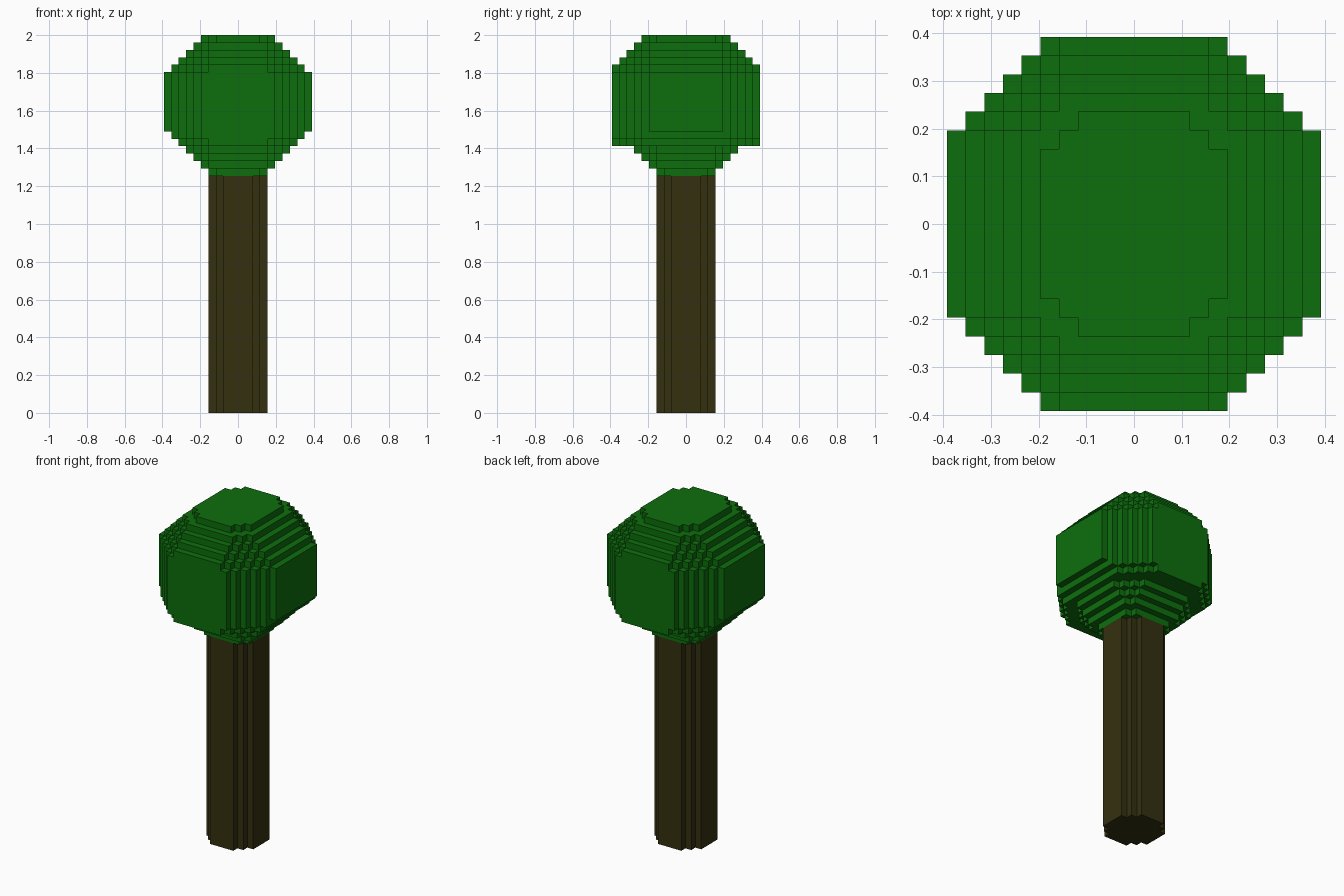
import bpy
import bmesh

cube = bpy.data.objects.get("Cube")
if cube:
    bpy.data.objects.remove(cube, do_unlink=True)

U = 2 / 51  # edge of one block


def material(name, rgb):
    m = bpy.data.materials.new(name)
    m.use_nodes = True
    m.diffuse_color = (*rgb, 1)
    bsdf = m.node_tree.nodes["Principled BSDF"]
    bsdf.inputs["Base Color"].default_value = (*rgb, 1)
    bsdf.inputs["Roughness"].default_value = 0.9
    return m


def add_object(name, bm, mat):
    bmesh.ops.recalc_face_normals(bm, faces=bm.faces)
    mesh = bpy.data.meshes.new(name)
    bm.to_mesh(mesh)
    bm.free()
    mesh.materials.append(mat)
    obj = bpy.data.objects.new(name, mesh)
    bpy.context.collection.objects.link(obj)
    return obj


def layer_cells(half_x, half_y, limit, z):
    """Blocks of one stepped octagon: |x| + |y| is kept within the limit."""
    for y in range(-half_y, half_y):
        row = y + 1 if y >= 0 else -y
        w = min(half_x, limit - row)
        for x in range(-w, w):
            yield (x, y, z)


def block_skin(cells):
    """Only the outer faces of a set of blocks, welded together."""
    bm = bmesh.new()
    verts = {}

    def vert(p):
        if p not in verts:
            verts[p] = bm.verts.new([c * U for c in p])
        return verts[p]

    for cell in cells:
        for axis in range(3):
            a, b = (axis + 1) % 3, (axis + 2) % 3
            for side in (0, 1):
                near = list(cell)
                near[axis] += 1 if side else -1
                if tuple(near) in cells:
                    continue
                quad = []
                for da, db in ((0, 0), (1, 0), (1, 1), (0, 1)):
                    p = list(cell)
                    p[axis] += side
                    p[a] += da
                    p[b] += db
                    quad.append(vert(tuple(p)))
                bm.faces.new(quad if side else quad[::-1])
    return bm


green = material("leaf green", (0.004, 0.156, 0.004))
brown = material("bark brown", (0.034, 0.030, 0.005))

# Trunk: one stepped outline, extruded up to the crown
quarter = [(4, 0), (4, 2), (3, 2), (3, 3), (2, 3), (2, 4)]
outline = []
for sx, sy, pts in ((1, 1, quarter[1:]), (-1, 1, quarter[:0:-1]),
                    (-1, -1, quarter[1:]), (1, -1, quarter[:0:-1])):
    outline += [(sx * x, sy * y) for x, y in pts]
bm = bmesh.new()
base = bm.faces.new([bm.verts.new((x * U, y * U, 0)) for x, y in outline])
top = bmesh.ops.extrude_face_region(bm, geom=[base])
bmesh.ops.translate(bm, vec=(0, 0, 32 * U),
                    verts=[v for v in top["geom"] if isinstance(v, bmesh.types.BMVert)])
if not any(f.normal.z < -0.9 and f.calc_center_median().z < U for f in bm.faces):
    bm.normal_update()
add_object("trunk", bm, brown)

# Crown: layers from the bottom as half width, half depth, corner limit, height
layers = [(4, 4, 7, 1), (5, 5, 9, 1), (6, 6, 10, 1), (7, 7, 11, 1),
          (8, 10, 14, 1), (9, 10, 15, 1), (10, 10, 15, 8), (9, 10, 14, 1),
          (8, 9, 13, 1), (7, 8, 12, 1), (6, 7, 11, 1), (5, 6, 9, 1)]
cells = set()
z = 32
for half_x, half_y, limit, height in layers:
    for _ in range(height):
        cells.update(layer_cells(half_x, half_y, limit, z))
        z += 1
add_object("leaf_crown", block_skin(cells), green)
